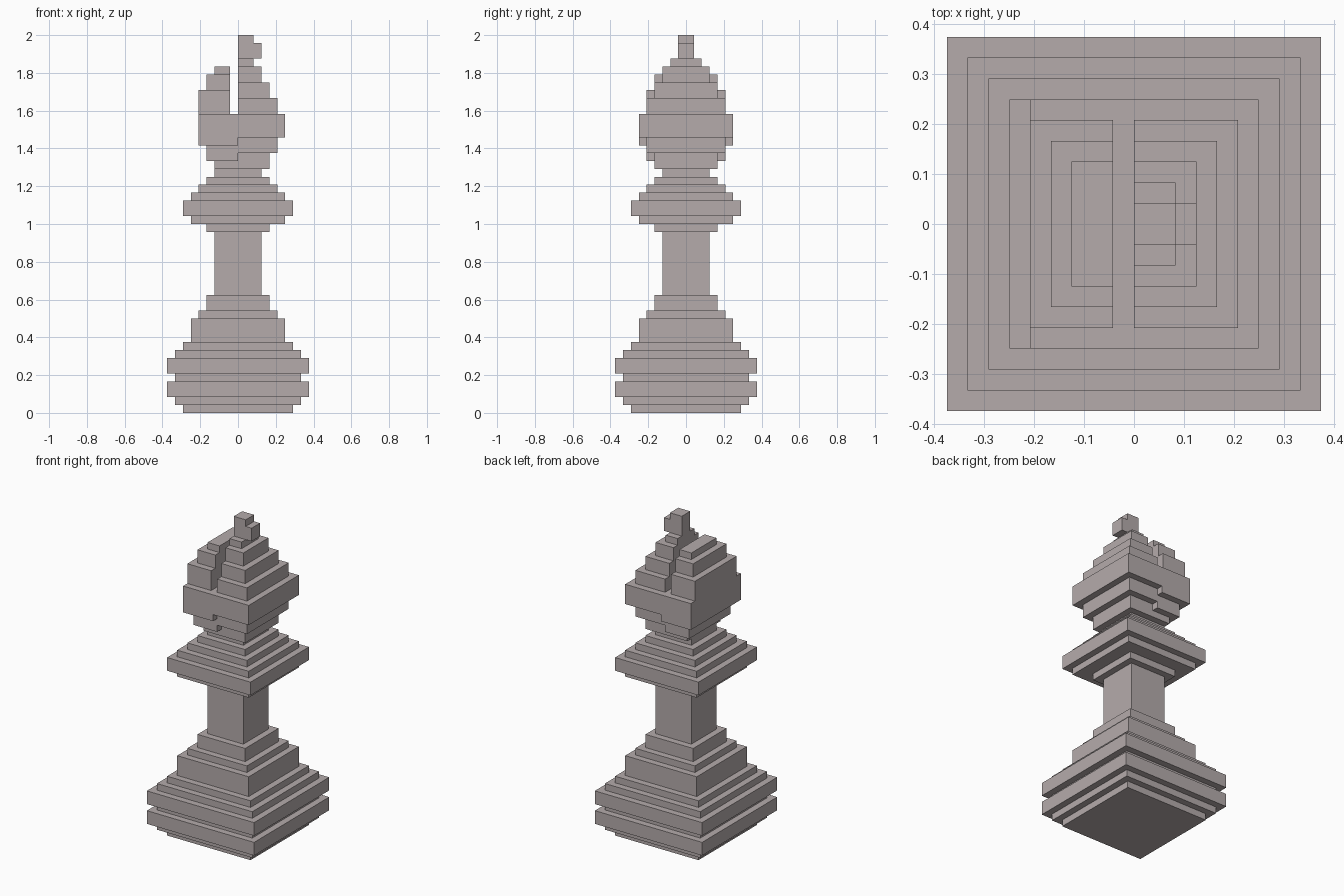
import bpy, bmesh
from mathutils import Vector

if "Cube" in bpy.data.objects:
    bpy.data.objects.remove(bpy.data.objects["Cube"])

U = 1 / 24  # one block step

stone = bpy.data.materials.new("warm grey")
stone.diffuse_color = (0.46, 0.41, 0.41, 1)
stone.use_nodes = True
stone.node_tree.nodes["Principled BSDF"].inputs["Base Color"].default_value = stone.diffuse_color


def finish(name, bm):
    bmesh.ops.recalc_face_normals(bm, faces=bm.faces)
    me = bpy.data.meshes.new(name)
    bm.to_mesh(me)
    bm.free()
    me.materials.append(stone)
    ob = bpy.data.objects.new(name, me)
    bpy.context.collection.objects.link(ob)
    return ob


def square_turned(name, z, tiers):
    """Square stepped solid from (half width, height) tiers, bottom up."""
    bm = bmesh.new()
    rings = []
    for h, dz in tiers:
        for zz in (z, z + dz):
            rings.append([bm.verts.new(Vector((x, y, zz)) * U)
                          for x, y in ((-h, -h), (h, -h), (h, h), (-h, h))])
        z += dz
    for a, b in zip(rings, rings[1:]):
        for i in range(4):
            j = (i + 1) % 4
            bm.faces.new((a[i], a[j], b[j], b[i]))
    bm.faces.new(rings[0][::-1])
    bm.faces.new(rings[-1])
    return finish(name, bm)


def box_stack(name, z, tiers):
    """Stack of boxes from (x min, x max, half depth, height) tiers."""
    bm = bmesh.new()
    for x0, x1, y, dz in tiers:
        vs = bmesh.ops.create_cube(bm, size=1)["verts"]
        for v in vs:
            v.co = Vector(((x0 + x1) / 2 + v.co.x * (x1 - x0),
                           v.co.y * 2 * y,
                           z + (v.co.z + 0.5) * dz)) * U
        z += dz
    return finish(name, bm)


# Foot, stem and collar
square_turned("base", 0, [(7, 1), (8, 1), (9, 2), (8, 1), (9, 2), (8, 1),
                          (7, 1), (6, 3), (5, 1), (4, 2)])
square_turned("stem", 15, [(3, 8)])
square_turned("collar", 23, [(4, 1), (6, 1), (7, 2), (6, 1), (5, 1), (4, 1),
                             (3, 1)])

# Head: two uneven halves with an open slot between them
head = box_stack("head", 31, [(-3, 0, 4, 1), (-4, 0, 5, 2), (-5, 0, 6, 4),
                              (-5, -1, 5, 3), (-4, -1, 4, 2), (-3, -1, 3, 1)])
right = box_stack("head_right_half", 31, [(0, 4, 4, 2), (0, 5, 5, 2), (0, 6, 6, 3),
                                          (0, 5, 5, 2), (0, 4, 4, 2), (0, 3, 3, 2),
                                          (0, 2, 2, 1)])
mod = head.modifiers.new("join_halves", "BOOLEAN")
mod.operation = "UNION"
mod.solver = "EXACT"
mod.use_self = True
mod.object = right
bpy.context.view_layer.objects.active = head
bpy.ops.object.modifier_apply(modifier=mod.name)
bpy.data.objects.remove(right)

# Small knob on top of the right half
box_stack("top_knob", 45, [(0, 3, 1, 2), (0, 2, 1, 1)])
